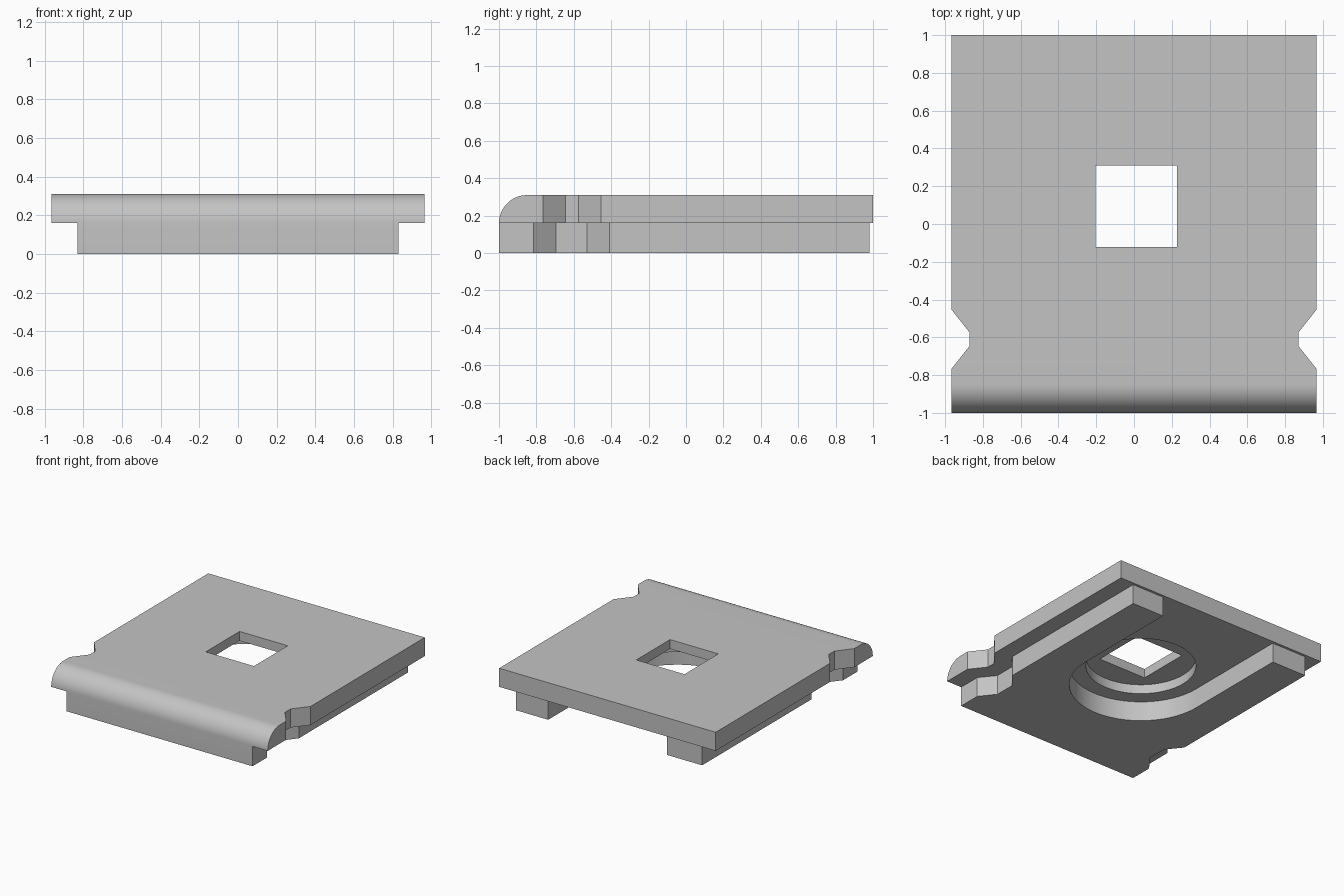
import bpy, bmesh, math
from mathutils import Vector

if "Cube" in bpy.data.objects:
    bpy.data.objects.remove(bpy.data.objects["Cube"])

grey = bpy.data.materials.new("light grey")
grey.diffuse_color = (0.55, 0.55, 0.55, 1)
grey.use_nodes = True
grey.node_tree.nodes["Principled BSDF"].inputs["Base Color"].default_value = grey.diffuse_color

MID = 0.16           # height where the base meets the top plate
TOP = 0.31
CX, CY = 0.012, 0.094  # centre of the square opening


def prism(name, points, offset):
    """Extrude a closed 3D outline along an offset vector."""
    bm = bmesh.new()
    face = bm.faces.new([bm.verts.new(p) for p in points])
    ext = bmesh.ops.extrude_face_region(bm, geom=[face])
    moved = [v for v in ext["geom"] if isinstance(v, bmesh.types.BMVert)]
    bmesh.ops.translate(bm, verts=moved, vec=Vector(offset))
    bmesh.ops.recalc_face_normals(bm, faces=bm.faces)
    mesh = bpy.data.meshes.new(name)
    bm.to_mesh(mesh)
    bm.free()
    mesh.materials.append(grey)
    obj = bpy.data.objects.new(name, mesh)
    bpy.context.collection.objects.link(obj)
    return obj


def upright(name, outline, z0, z1):
    return prism(name, [(x, y, z0) for x, y in outline], (0, 0, z1 - z0))


def combine(target, other, operation):
    """Apply a boolean and remove the tool object."""
    mod = target.modifiers.new(operation, 'BOOLEAN')
    mod.operation = operation
    mod.solver = 'EXACT'
    mod.object = other
    bpy.context.view_layer.objects.active = target
    bpy.ops.object.modifier_apply(modifier=mod.name)
    bpy.data.objects.remove(other)


def arc(cx, cy, r, a0, a1, n):
    return [(cx + r * math.cos(math.radians(a0 + (a1 - a0) * i / n)),
             cy + r * math.sin(math.radians(a0 + (a1 - a0) * i / n)))
            for i in range(n + 1)]


def notches(half_width, depth):
    """Trapezoid notch on the right edge as (x, y), from the rear to the front."""
    inner = half_width - depth[0]
    return [(half_width, depth[1]), (inner, depth[2]),
            (inner, depth[3]), (half_width, depth[4])]


# Top plate: side profile with a rounded front edge
side = [(1.0, MID), (1.0, TOP)] + arc(-0.85, MID, 0.15, 90, 180, 20)
plate = prism("slotted_plate", [(-0.965, y, z) for y, z in side], (1.93, 0, 0))

# Side notches in the top plate
for s in (1, -1):
    cut = [(0.965, -0.455), (0.87, -0.575), (0.87, -0.645), (0.965, -0.765),
           (1.1, -0.765), (1.1, -0.455)]
    combine(plate, upright("notch_cutter", [(s * x, y) for x, y in cut],
                           0.0, 0.5), 'DIFFERENCE')

# Round recess below and square opening through the plate
combine(plate, upright("recess_cutter", arc(CX, CY, 0.407, 0, 360 - 5, 71),
                       0.0, 0.235), 'DIFFERENCE')
h = 0.215
combine(plate, upright("square_cutter",
                       [(CX - h, CY - h), (CX + h, CY - h),
                        (CX + h, CY + h), (CX - h, CY + h)],
                       0.0, 0.5), 'DIFFERENCE')

# Base: notched sides and a round-ended slot open to the rear
right = notches(0.83, (0.095, -0.41, -0.53, -0.695, -0.815)) + [(0.83, -1.0)]
left = [(-x, y) for x, y in reversed(right)]
slot = arc(CX, CY, 0.53, 180, 360, 40)
outline = ([(CX + 0.53, 0.98), (0.83, 0.98)] + right + left
           + [(-0.83, 0.98), (CX - 0.53, 0.98)] + slot)
base = upright("slotted_base", outline, 0.0, MID)

# Join both layers into one solid
combine(plate, base, 'UNION')

bpy.ops.object.select_all(action='DESELECT')
plate.select_set(True)
bpy.context.view_layer.objects.active = plate
bpy.ops.object.shade_smooth_by_angle(angle=math.radians(25))
